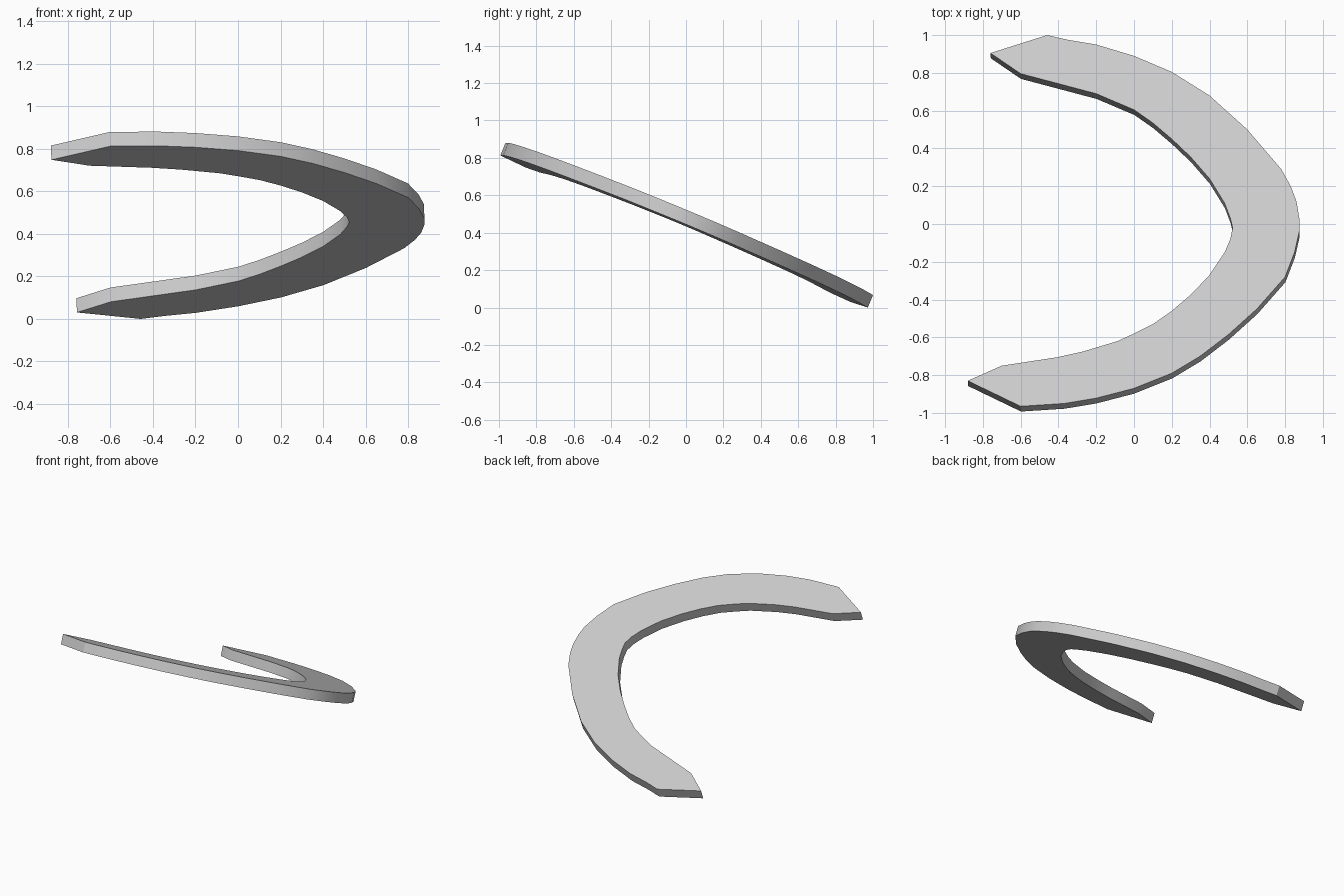
import bpy
import bmesh
import math
from mathutils import Vector

cube = bpy.data.objects.get("Cube")
if cube:
    bpy.data.objects.remove(cube, do_unlink=True)

THICKNESS = 0.0725
TILT_X, TILT_Y, MID_HEIGHT = 0.03, -0.416, 0.505

# Outer rim, running from the front tip round to the back tip
outer = [(-.88, -.83), (-.6, -.965), (-.37, -.95), (-.2, -.922), (0, -.87),
         (.2, -.79), (.35, -.7), (.5, -.585), (.65, -.45), (.8, -.28),
         (.85, -.15), (.875, -.04), (.875, .03), (.86, .12), (.83, .2),
         (.78, .29), (.6, .5), (.4, .68), (.2, .805), (0, .89),
         (-.2, .95), (-.35, .975), (-.46, 1), (-.76, .905)]
# Inner rim, running back to the front
inner = [(-.6, .796), (-.2, .69), (0, .605), (.1, .535), (.2, .45),
         (.3, .355), (.4, .24), (.48, .11), (.51, .03), (.522, -.02),
         (.51, -.08), (.48, -.15), (.4, -.27), (.3, -.375), (.2, -.46),
         (.1, -.53), (0, -.58), (-.087, -.62), (-.27, -.675), (-.41, -.706),
         (-.7, -.75)]


def on_slope(x, y):
    """Lift a plan point onto the tilted top plane."""
    return Vector((x, y, MID_HEIGHT + TILT_X * x + TILT_Y * y))


# Tilted crescent plate: top face, then thickness along the slope normal
normal = Vector((-TILT_X, -TILT_Y, 1)).normalized()
bm = bmesh.new()
top = [bm.verts.new(on_slope(*p)) for p in outer + inner]
bottom = [bm.verts.new(v.co - normal * THICKNESS) for v in top]
bm.faces.new(top)
bm.faces.new(bottom[::-1])
for i in range(len(top)):
    j = (i + 1) % len(top)
    bm.faces.new((top[i], bottom[i], bottom[j], top[j]))
bmesh.ops.recalc_face_normals(bm, faces=bm.faces)

# Stand the plate on the ground
lowest = min(v.co.z for v in bm.verts)
bmesh.ops.translate(bm, verts=bm.verts, vec=(0, 0, -lowest))

mesh = bpy.data.meshes.new("crescent_plate")
bm.to_mesh(mesh)
bm.free()
plate = bpy.data.objects.new("crescent_plate", mesh)
bpy.context.collection.objects.link(plate)

# Plain grey finish
grey = bpy.data.materials.new("light_grey")
grey.use_nodes = True
colour = (0.6, 0.6, 0.6, 1)
grey.diffuse_color = colour
grey.node_tree.nodes["Principled BSDF"].inputs["Base Color"].default_value = colour
mesh.materials.append(grey)

# Smooth rims with sharp edges and tips
bpy.ops.object.select_all(action="DESELECT")
plate.select_set(True)
bpy.context.view_layer.objects.active = plate
bpy.ops.object.shade_smooth_by_angle(angle=math.radians(30))
